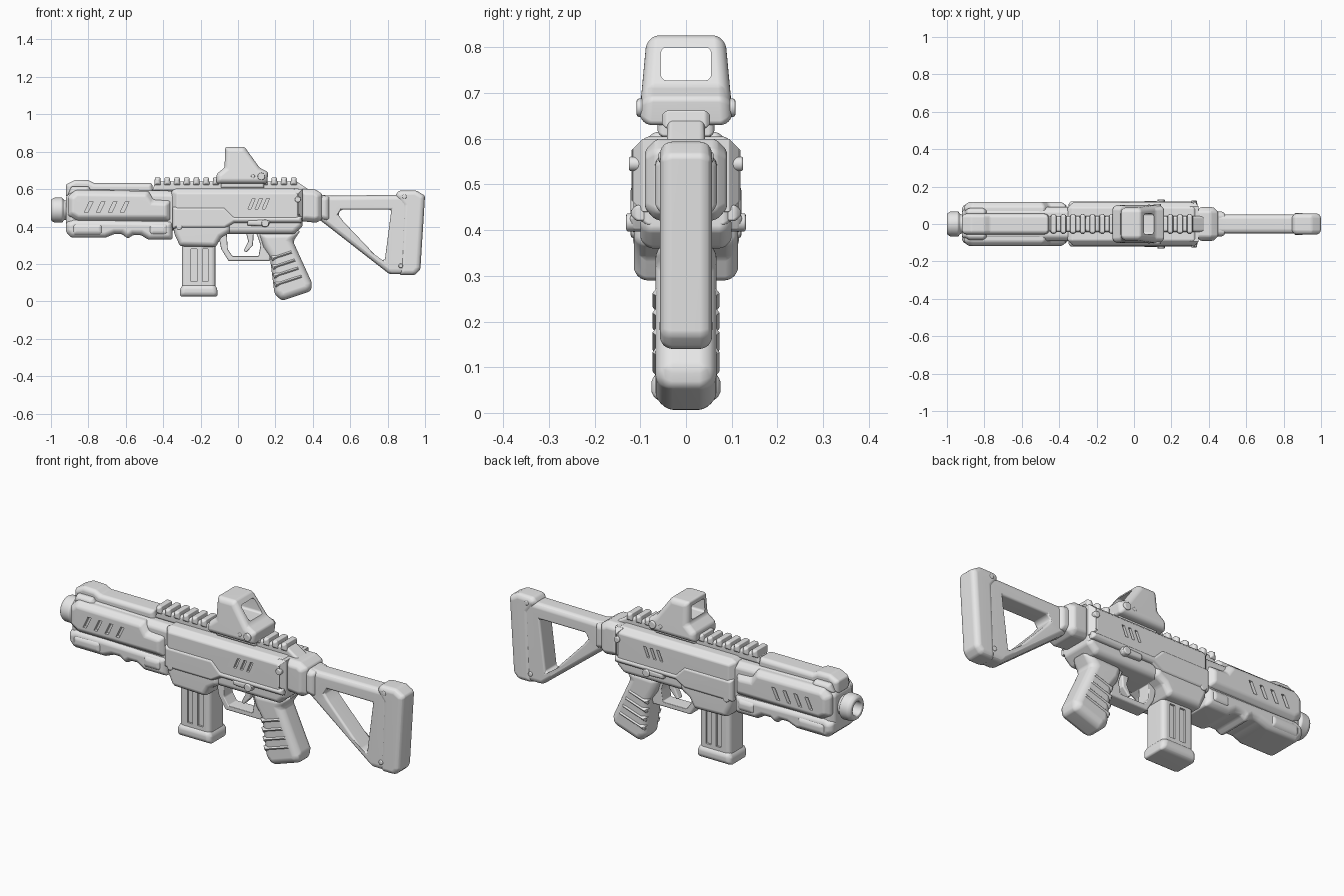
import bpy, bmesh, math
from mathutils import Matrix, Vector

old = bpy.data.objects.get("Cube")
if old:
    bpy.data.objects.remove(old, do_unlink=True)

grey = bpy.data.materials.new("plain grey")
grey.use_nodes = True
grey.diffuse_color = (0.8, 0.8, 0.8, 1)
grey.node_tree.nodes["Principled BSDF"].inputs["Base Color"].default_value = grey.diffuse_color

parts, cutters = [], []


def add_object(name, bm, group=parts, bevel=0.0):
    """Turn a bmesh into an object with an optional soft bevel."""
    bmesh.ops.recalc_face_normals(bm, faces=bm.faces)
    mesh = bpy.data.meshes.new(name)
    bm.to_mesh(mesh)
    bm.free()
    mesh.materials.append(grey)
    obj = bpy.data.objects.new(name, mesh)
    bpy.context.scene.collection.objects.link(obj)
    group.append(obj)
    if bevel:
        mod = obj.modifiers.new("soft edges", "BEVEL")
        mod.width, mod.segments, mod.limit_method = bevel, 3, "ANGLE"
        mod.angle_limit = math.radians(25)
    return obj


def carve(obj, cutter):
    cutter.hide_render = True
    mod = obj.modifiers.new("cut", "BOOLEAN")
    mod.operation, mod.solver, mod.object = "DIFFERENCE", "EXACT", cutter


def prism(name, outline, half, chamfer=0.0, bevel=0.01, y=0.0, holes=(), group=parts, taper=None):
    """Side outline (x, z) given thickness in y, with chamfered rims and through holes."""
    bm = bmesh.new()
    flat = half - chamfer
    rings = [[bm.verts.new((px, s * flat, pz)) for px, pz in outline] for s in (-1, 1)]
    caps = [bm.faces.new(r) for r in rings]
    n = len(outline)
    for i in range(n):
        j = (i + 1) % n
        bm.faces.new((rings[0][i], rings[0][j], rings[1][j], rings[1][i]))
    bmesh.ops.recalc_face_normals(bm, faces=bm.faces)
    if chamfer:
        for cap, side in zip(caps, (-1, 1)):
            bmesh.ops.inset_region(bm, faces=[cap], thickness=chamfer, use_even_offset=True)
            for v in cap.verts:
                v.co.y = side * half
    for v in bm.verts:
        v.co.y = v.co.y * (taper(v.co.z) if taper else 1) + y
    obj = add_object(name, bm, group)
    for hole in holes:
        carve(obj, prism(name + "_hole", hole, half + 0.1, bevel=0, group=cutters))
    if bevel:
        mod = obj.modifiers.new("soft edges", "BEVEL")
        mod.width, mod.segments, mod.limit_method = bevel, 3, "ANGLE"
        mod.angle_limit = math.radians(25)
    return obj


def rect(x0, x1, z0, z1):
    return [(x0, z0), (x1, z0), (x1, z1), (x0, z1)]


def slant(x, z, w, h):
    """Leaning slot outline."""
    return [(x - w, z - h), (x - w / 5, z - h), (x + w, z + h), (x + w / 5, z + h)]


def recess(obj, outline, half, depth):
    """Cut the same shallow pocket into both sides."""
    for s in (-1, 1):
        carve(obj, prism("pocket", outline, depth, bevel=0, y=s * half, group=cutters))


def pin(name, x, z, radius, half):
    """Round pin running across the body."""
    bm = bmesh.new()
    bmesh.ops.create_cone(bm, cap_ends=True, segments=20, radius1=radius, radius2=radius,
                          depth=2 * half,
                          matrix=Matrix.Translation((x, 0, z)) @ Matrix.Rotation(math.pi / 2, 4, "X"))
    return add_object(name, bm, bevel=0.005)


def lathe(name, profile, z):
    """Spin an (x, radius) profile around the barrel axis."""
    bm = bmesh.new()
    verts = [bm.verts.new((x, 0, z + r)) for x, r in profile]
    edges = [bm.edges.new(pair) for pair in zip(verts, verts[1:])]
    bmesh.ops.spin(bm, geom=verts + edges, cent=(0, 0, z), axis=(1, 0, 0),
                   angle=math.tau, steps=32)
    bmesh.ops.remove_doubles(bm, verts=bm.verts, dist=0.0005)
    return add_object(name, bm, bevel=0.006)


# Barrel with hollow muzzle
lathe("muzzle", [(-0.8, 0.052), (-0.93, 0.052), (-0.94, 0.068), (-0.985, 0.066), (-1, 0.055),
                 (-1, 0.036), (-0.9, 0.034), (-0.9, 0.001)], 0.488)

# Handguard: core, side panels, scalloped lower cover and top cover
prism("handguard_core", [(-0.92, 0.38), (-0.3, 0.38), (-0.3, 0.59), (-0.88, 0.6), (-0.92, 0.56)],
      0.092, 0.025)
panel = prism("handguard_panel",
              [(-0.91, 0.46), (-0.86, 0.43), (-0.36, 0.43), (-0.36, 0.54), (-0.45, 0.545),
               (-0.48, 0.59), (-0.87, 0.595), (-0.91, 0.56)], 0.118, 0.025)
for i in range(4):
    recess(panel, slant(-0.798 + 0.064 * i, 0.505, 0.024, 0.03), 0.118, 0.018)
scallops = [(-0.92, 0.37), (-0.89, 0.34), (-0.71, 0.34), (-0.66, 0.36), (-0.62, 0.36),
            (-0.59, 0.335), (-0.56, 0.355), (-0.52, 0.355), (-0.48, 0.33), (-0.35, 0.33)]
prism("handguard_lower", scallops + [(-0.35, 0.43), (-0.88, 0.44), (-0.92, 0.42)], 0.108, 0.02)
for x0, x1 in ((-0.89, -0.72), (-0.48, -0.37)):
    prism("lower_grip_pad", rect(x0, x1, 0.35, 0.42), 0.116, 0.018)
prism("top_cover", [(-0.92, 0.56), (-0.45, 0.56), (-0.46, 0.632), (-0.77, 0.632), (-0.8, 0.648),
                    (-0.87, 0.65), (-0.92, 0.625)], 0.055, 0.014, 0.008)
prism("front_block", [(-0.91, 0.57), (-0.77, 0.57), (-0.8, 0.615), (-0.89, 0.615)], 0.085, 0.015)
pin("front_pin", -0.88, 0.41, 0.016, 0.1)

# Receiver: upper, raised side plate, lower and magazine well
upper = prism("receiver_upper", [(-0.355, 0.41), (0.345, 0.41), (0.345, 0.58), (0.32, 0.605),
                                 (-0.33, 0.605), (-0.355, 0.59)], 0.115, 0.028)
for i in range(3):
    recess(upper, slant(0.073 + 0.038 * i, 0.522, 0.019, 0.027), 0.115, 0.016)
prism("side_plate", [(-0.35, 0.39), (-0.07, 0.39), (-0.02, 0.42), (0.34, 0.42), (0.34, 0.455),
                     (-0.02, 0.455), (-0.07, 0.505), (-0.35, 0.505)], 0.121, 0.012, 0.006)
prism("receiver_lower", [(-0.33, 0.36), (0.3, 0.36), (0.345, 0.4), (0.345, 0.44), (-0.33, 0.44)],
      0.1, 0.018)
prism("magazine_well", [(-0.35, 0.42), (-0.34, 0.36), (-0.31, 0.295), (-0.12, 0.29),
                        (-0.09, 0.34), (-0.04, 0.37), (-0.04, 0.42)], 0.114, 0.018)
prism("rear_band", rect(0.3, 0.345, 0.44, 0.6), 0.119, 0.025)
pin("front_body_pin", -0.315, 0.4, 0.017, 0.121)
pin("rear_body_pin", 0.32, 0.545, 0.016, 0.125)

# Selector lever and button
prism("selector_lever", [(0.05, 0.405), (0.16, 0.4), (0.175, 0.43), (0.15, 0.44), (0.05, 0.435)],
      0.124, 0.008, 0.005)
pin("selector_button", 0.145, 0.417, 0.02, 0.131)

# Magazine with vertical grooves and a flared base
mag = prism("magazine", rect(-0.3, -0.12, 0.05, 0.33), 0.064, 0.014)
for x in (-0.235, -0.175):
    recess(mag, rect(x - 0.015, x + 0.015, 0.105, 0.28), 0.064, 0.01)
prism("magazine_base", [(-0.31, 0.025), (-0.11, 0.025), (-0.11, 0.065), (-0.125, 0.09),
                        (-0.295, 0.09), (-0.31, 0.065)], 0.076, 0.016)

# Trigger and guard
prism("trigger_guard", [(-0.11, 0.38), (-0.09, 0.28), (-0.05, 0.215), (0.17, 0.215), (0.2, 0.38)],
      0.038, 0.006, 0.006,
      holes=[[(-0.06, 0.36), (-0.055, 0.28), (-0.03, 0.242), (0.11, 0.242), (0.12, 0.3), (0.1, 0.36)]])
prism("trigger", [(0.04, 0.38), (0.055, 0.32), (0.03, 0.27), (0.045, 0.262), (0.08, 0.3),
                  (0.085, 0.38)], 0.018, 0.004, 0.004)

# Pistol grip with side ridges
prism("pistol_grip", [(0.11, 0.37), (0.135, 0.29), (0.17, 0.24), (0.195, 0.04), (0.235, 0.003),
                      (0.39, 0.055), (0.395, 0.1), (0.295, 0.32), (0.335, 0.38)], 0.067, 0.024, 0.014)
along = Vector((-0.34, 0.94))
across = Vector((0.95, 0.31))
for i in range(4):
    low = Vector((0.2, 0.075)) + Vector((-0.006, 0.047)) * i
    length = 0.16 - 0.013 * i
    far = low + across * length
    prism("grip_ridge", [low, far, far + along * 0.026, low + along * 0.026], 0.073, 0.012, 0.006)

# Stock: hinge block, open triangular frame and butt pad
prism("stock_hinge", [(0.33, 0.43), (0.42, 0.42), (0.45, 0.44), (0.45, 0.575), (0.41, 0.6),
                      (0.33, 0.6)], 0.09, 0.025)
prism("stock_collar", [(0.42, 0.44), (0.49, 0.43), (0.49, 0.56), (0.42, 0.575)], 0.068, 0.018)
prism("stock_frame", [(0.43, 0.44), (0.47, 0.41), (0.81, 0.145), (0.9, 0.145), (0.92, 0.57),
                      (0.5, 0.565), (0.43, 0.57)], 0.052, 0.016, 0.012,
      holes=[[(0.535, 0.465), (0.565, 0.425), (0.755, 0.225), (0.785, 0.22), (0.82, 0.49),
              (0.55, 0.49)]])
prism("butt_pad", [(0.865, 0.14), (0.945, 0.14), (0.975, 0.17), (1, 0.565), (0.95, 0.594),
                   (0.86, 0.592), (0.84, 0.565), (0.88, 0.51)], 0.057, 0.016, 0.012)
pin("stock_lower_pin", 0.87, 0.19, 0.012, 0.058)
pin("stock_upper_pin", 0.89, 0.56, 0.012, 0.06)

# Toothed top rail
prism("rail_base", [(-0.46, 0.59), (0.39, 0.59), (0.31, 0.642), (-0.44, 0.642)], 0.042, 0.008, 0.005)
for i in range(15):
    x = -0.43 + 0.052 * i
    prism("rail_tooth", [(x - 0.018, 0.622), (x + 0.018, 0.622), (x + 0.014, 0.662),
                         (x - 0.014, 0.662)], 0.053, 0.01, 0.004)

# Reflex sight with an open window looking along the barrel
prism("sight_clamp", rect(-0.09, 0.14, 0.605, 0.66), 0.062, 0.008, 0.005)
sight = prism("sight_body", [(-0.115, 0.63), (0.155, 0.63), (0.162, 0.69), (0.115, 0.715),
                             (0.035, 0.826), (-0.068, 0.826), (-0.072, 0.715), (-0.115, 0.68)],
              0.104, 0.018, 0.01, taper=lambda z: 1 - 0.9 * (z - 0.63))
carve(sight, prism("window", rect(-0.3, 0.3, 0.728, 0.8), 0.055, bevel=0.012, group=cutters))
pin("sight_pin", 0.125, 0.668, 0.02, 0.108)
pin("sight_button", 0.08, 0.668, 0.011, 0.103)

# Apply the cuts and bevels, then smooth
graph = bpy.context.evaluated_depsgraph_get()
graph.update()
for obj in parts:
    mesh = bpy.data.meshes.new_from_object(obj.evaluated_get(graph))
    obj.modifiers.clear()
    obj.data = mesh
for cutter in cutters:
    bpy.data.objects.remove(cutter, do_unlink=True)
bpy.ops.object.select_all(action="DESELECT")
for obj in parts:
    obj.select_set(True)
bpy.context.view_layer.objects.active = parts[0]
bpy.ops.object.shade_smooth_by_angle(angle=math.radians(40))
for obj in parts:
    obj.modifiers.new("even shading", "WEIGHTED_NORMAL").keep_sharp = True
